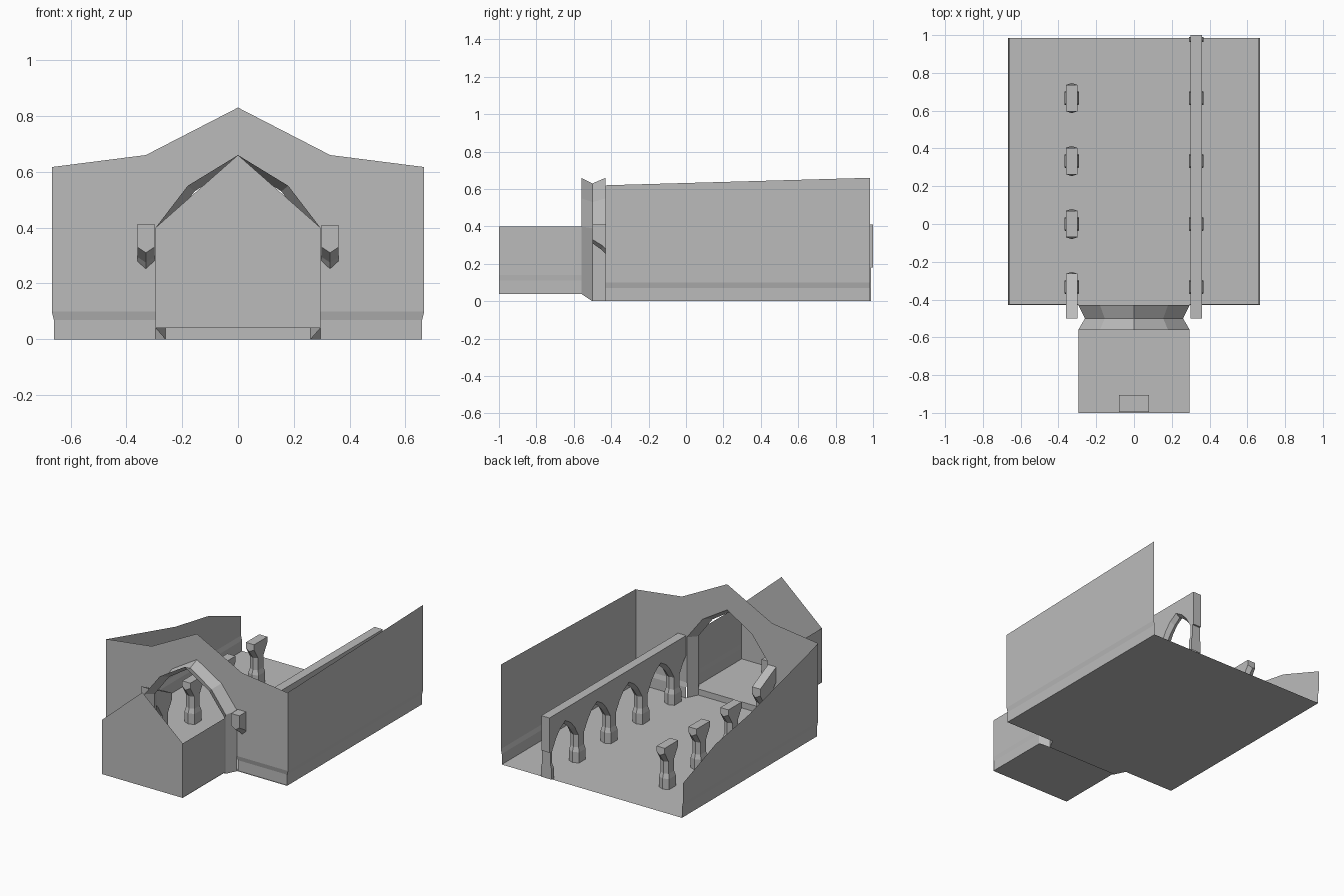
import bpy, bmesh

if "Cube" in bpy.data.objects:
    bpy.data.objects.remove(bpy.data.objects["Cube"], do_unlink=True)

stone = bpy.data.materials.new("grey_stone")
stone.use_nodes = True
grey = (0.5, 0.5, 0.5, 1)
stone.diffuse_color = grey
bsdf = next(n for n in stone.node_tree.nodes if n.type == 'BSDF_PRINCIPLED')
bsdf.inputs["Base Color"].default_value = grey
bsdf.inputs["Roughness"].default_value = 0.9

W, FRONT, BACK = 0.667, -0.43, 0.985      # nave half width and ends
PW, PFRONT, PBACK, STEP = 0.295, -1.0, -0.56, 0.04   # porch
INSET, LOW, HIGH = 0.007, 0.07, 0.10      # recessed foot of the walls
SPRING = 0.40


def make(name, faces):
    """Object from a list of polygons, with shared corners welded."""
    bm = bmesh.new()
    for f in faces:
        bm.faces.new([bm.verts.new(p) for p in f])
    bmesh.ops.remove_doubles(bm, verts=bm.verts, dist=0.0005)
    bmesh.ops.recalc_face_normals(bm, faces=bm.faces)
    mesh = bpy.data.meshes.new(name)
    bm.to_mesh(mesh)
    bm.free()
    mesh.materials.append(stone)
    ob = bpy.data.objects.new(name, mesh)
    bpy.context.collection.objects.link(ob)
    return ob


def strip(a, b):
    """Quads between two equally long rows of points."""
    return [[a[i], a[i + 1], b[i + 1], b[i]] for i in range(len(a) - 1)]


def side_wall(name, x, tops, inset=INSET, base=0.0):
    """Wall along y with a recessed foot; tops is a list of (y, z)."""
    foot = x - inset if x > 0 else x + inset
    rows = [[(px, y, base + z) for y, _ in tops]
            for px, z in ((foot, 0), (foot, LOW), (x, HIGH))]
    rows.append([(x, y, z) for y, z in tops])
    make(name, sum((strip(rows[i], rows[i + 1]) for i in range(3)), []))


# Floors and the threshold between them
def floor(name, x, y0, y1, z):
    make(name, [[(-x, y0, z), (x, y0, z), (x, y1, z), (-x, y1, z)]])


floor("nave_floor", W - INSET, FRONT, BACK, 0)
floor("porch_floor", PW, PFRONT, PBACK, STEP)
make("threshold", [
    [(-PW, PBACK, STEP), (PW, PBACK, STEP), (0.26, -0.5, STEP), (-0.26, -0.5, STEP)],
    [(-0.26, -0.5, STEP), (0.26, -0.5, STEP), (0.26, -0.5, 0), (-0.26, -0.5, 0)],
    [(-0.26, -0.5, 0), (0.26, -0.5, 0), (PW, FRONT, 0), (-PW, FRONT, 0)]])

# Nave side walls, the right one broken down
side_wall("left_wall", W, [(FRONT, 0.62), (BACK, 0.66)])
side_wall("right_wall", -W, [(FRONT, 0.615), (0.3, 0.42), (0.64, 0.36), (BACK, 0.23)])

# Gable wall with arched opening
faces = []
for s in (-1, 1):
    outline = [(PW, HIGH), (W, HIGH), (W, 0.617), (0.33, 0.66), (0, 0.83),
               (0, 0.66), (0.18, 0.55), (PW, SPRING)]
    faces.append([(s * x, FRONT, z) for x, z in outline])
    rows = [[(s * PW, y, z), (s * x, y, z)] for x, y, z in
            ((W - INSET, FRONT + INSET, 0), (W - INSET, FRONT + INSET, LOW), (W, FRONT, HIGH))]
    faces += strip(rows[0], rows[1]) + strip(rows[1], rows[2])
make("gable_wall", faces)


# Arch reveal, narrowing in the middle of its depth
def arch_ring(y, half, spring, shoulder, apex, base):
    side = [(half, base), (half, spring), shoulder]
    pts = side + [(0, apex)] + [(-x, z) for x, z in reversed(side)]
    return [(x, y, z) for x, z in pts]


outer = arch_ring(PBACK, PW, SPRING, (0.18, 0.55), 0.66, STEP)
middle = arch_ring(-0.5, 0.26, 0.39, (0.155, 0.53), 0.63, 0)
inner = arch_ring(FRONT, PW, SPRING, (0.18, 0.55), 0.66, 0)
make("arch_reveal", strip(outer, middle) + strip(middle, inner))

# Porch walls and altar
for name, x in (("porch_left_wall", PW), ("porch_right_wall", -PW)):
    side_wall(name, x, [(PFRONT, SPRING), (PBACK, SPRING)], 0.003, STEP)
make("porch_front_wall", [[(x, PFRONT, z) for x, z in
     ((-PW, STEP), (PW, STEP), (PW, SPRING), (0, 0.66), (-PW, SPRING))]])
bpy.ops.mesh.primitive_cube_add(size=1, location=(0, -0.95, 0.085))
altar = bpy.context.object
altar.name = "altar"
altar.scale = (0.16, 0.09, 0.09)
altar.data.materials.append(stone)


# Six-sided columns
SPR = 0.18
HEX = [(0.03, 0.028), (0, 0.04), (-0.03, 0.028), (-0.03, -0.028), (0, -0.04), (0.03, -0.028)]


def column(name, x, y):
    rows = []
    for k, z in ((1.25, 0), (1.25, LOW), (1, HIGH), (1, SPR)):
        ring = [(x + k * a, min(y + k * b, 0.99), z) for a, b in HEX]
        rows.append(ring + ring[:1])
    make(name, sum((strip(rows[i], rows[i + 1]) for i in range(3)), []))


# Arch springers: (edge offset, edge z, ridge offset, ridge z) away from a column
PITCH = 1 / 3
HALF = PITCH / 2
CURVE = [(0, SPR, 0, SPR), (0.028, SPR, 0.04, SPR), (0.07, 0.25, 0.08, 0.235),
         (0.11, 0.295, 0.118, 0.275), (HALF, 0.33, HALF, 0.31)]


def springer(name, x, y, back, front, top):
    """Wall above a column; back/front count the curve steps built each way."""
    sect = [(-a, b, -c, d) for a, b, c, d in reversed(CURVE[1:back])] + CURVE[:front]
    rings = []
    for a, b, c, d in sect:
        t = top(a)
        rings.append([(x - 0.03, y + a, t), (x + 0.03, y + a, t), (x + 0.03, y + a, b),
                      (x, y + c, d), (x - 0.03, y + a, b)])
    closed = [r + r[:1] for r in rings]
    faces = sum((strip(closed[i], closed[i + 1]) for i in range(len(rings) - 1)), [])
    make(name, faces + [rings[0], rings[-1]])


TOP = 0.41
for i in range(-1, 4):
    y = i * PITCH
    n = i + 2
    # Whole arcade on the left
    column(f"left_column_{n}", 0.33, y)
    springer(f"left_arcade_{n}", 0.33, y, 5, 1 if i == 3 else 5, lambda a: TOP)
    # Broken columns on the right
    if i == -1:
        column(f"right_column_{n}", -0.33, y)
        springer(f"right_stub_{n}", -0.33, y, 5, 3, lambda a: 0.33 - 0.5 * a)
    elif i < 3:
        column(f"right_column_{n}", -0.33, y)
        springer(f"right_stub_{n}", -0.33, y, 3, 3, lambda a: 0.285)
